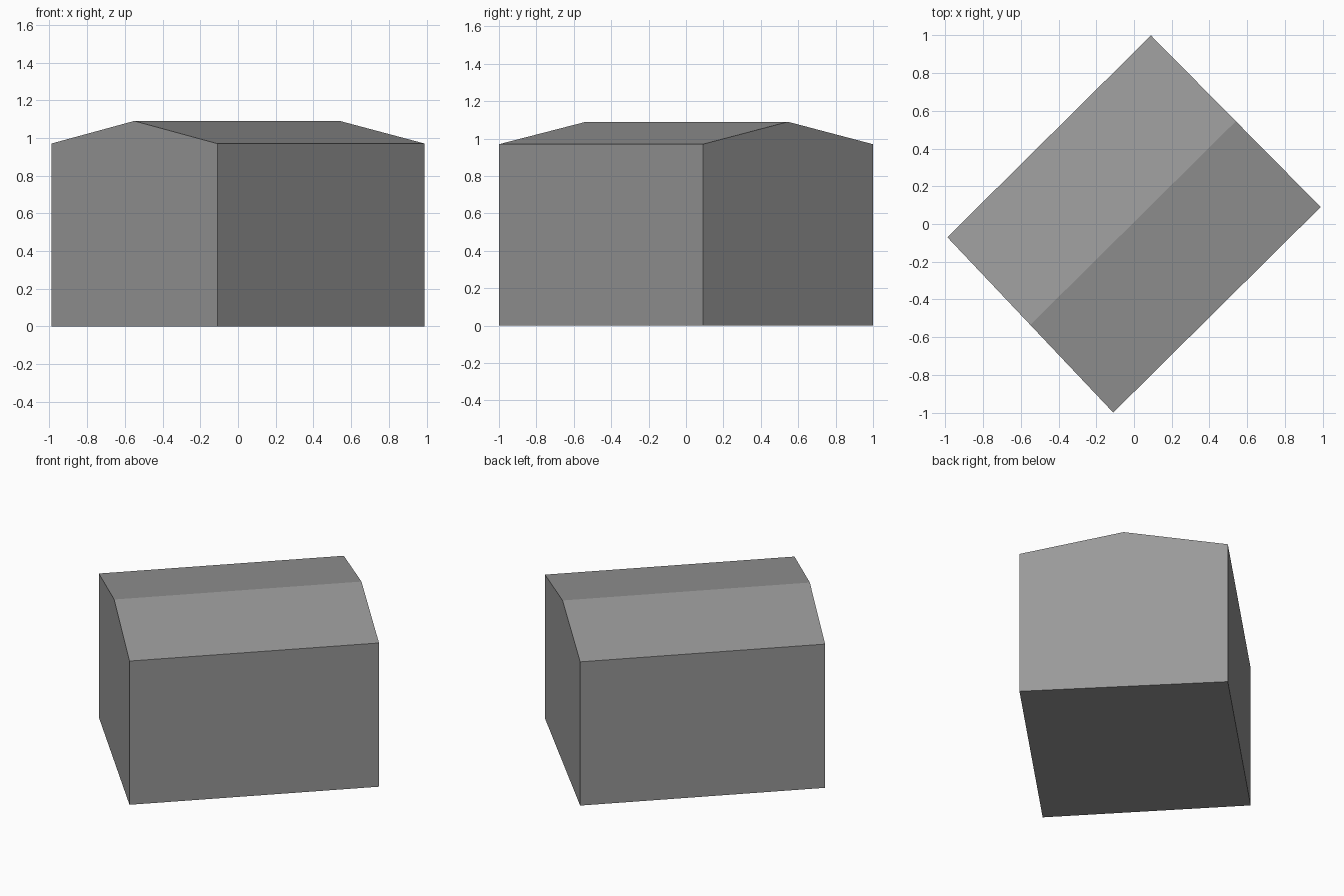
import bpy
import bmesh
from mathutils import Vector

cube = bpy.data.objects.get("Cube")
if cube:
    bpy.data.objects.remove(cube, do_unlink=True)

EAVES, RIDGE = 0.97, 1.09

# Single plain grey
grey = bpy.data.materials.new("plain_grey")
grey.use_nodes = True
colour = (0.32, 0.32, 0.32, 1)
grey.diffuse_color = colour
grey.node_tree.nodes["Principled BSDF"].inputs["Base Color"].default_value = colour

# Footprint corners: left, front, right, back
footprint = [(-0.99, -0.07), (-0.11, -1.0), (0.99, 0.09), (0.09, 1.0)]

bm = bmesh.new()
base = [bm.verts.new((x, y, 0)) for x, y in footprint]
eaves = [bm.verts.new((x, y, EAVES)) for x, y in footprint]


def ridge_end(a, b):
    middle = (a.co + b.co) / 2
    return bm.verts.new(Vector((middle.x, middle.y, RIDGE)))


left, front, right, back = eaves
ridge_a = ridge_end(left, front)
ridge_b = ridge_end(right, back)

# Floor, long walls, gable walls and roof slopes
bm.faces.new(base)
bm.faces.new((base[1], base[2], right, front))
bm.faces.new((base[3], base[0], left, back))
bm.faces.new((base[0], base[1], front, ridge_a, left))
bm.faces.new((base[2], base[3], back, ridge_b, right))
bm.faces.new((front, right, ridge_b, ridge_a))
bm.faces.new((back, left, ridge_a, ridge_b))
bmesh.ops.recalc_face_normals(bm, faces=bm.faces)

mesh = bpy.data.meshes.new("gabled_building")
bm.to_mesh(mesh)
bm.free()
mesh.materials.append(grey)
building = bpy.data.objects.new("gabled_building", mesh)
bpy.context.scene.collection.objects.link(building)
